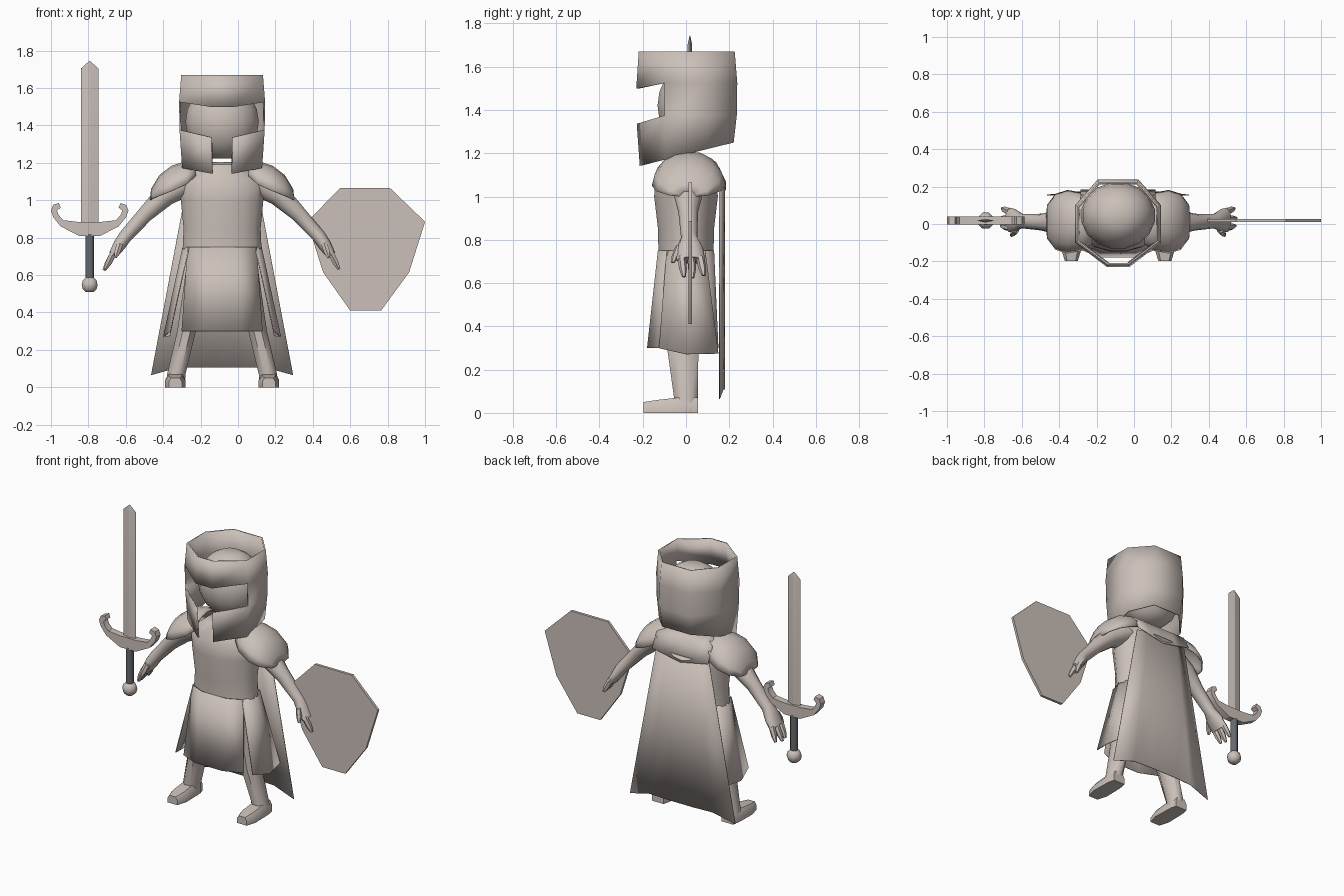
import bpy, math
from mathutils import Vector

if "Cube" in bpy.data.objects:
    bpy.data.objects.remove(bpy.data.objects["Cube"])

CX = -0.085  # figure's symmetry axis


def material(name, rgb):
    m = bpy.data.materials.new(name)
    m.diffuse_color = (*rgb, 1)
    m.use_nodes = True
    m.node_tree.nodes["Principled BSDF"].inputs["Base Color"].default_value = m.diffuse_color
    return m


STONE = material("warm grey", (0.60, 0.53, 0.49))
DARK = material("dark steel", (0.13, 0.14, 0.155))


def make(name, verts, faces, mat=STONE, thick=0, angle=50):
    me = bpy.data.meshes.new(name)
    me.from_pydata([tuple(v) for v in verts], [], faces)
    me.materials.append(mat)
    ob = bpy.data.objects.new(name, me)
    bpy.context.collection.objects.link(ob)
    bpy.ops.object.select_all(action='DESELECT')
    ob.select_set(True)
    bpy.context.view_layer.objects.active = ob
    bpy.ops.object.mode_set(mode='EDIT')
    bpy.ops.mesh.select_all(action='SELECT')
    bpy.ops.mesh.normals_make_consistent(inside=False)
    bpy.ops.object.mode_set(mode='OBJECT')
    if thick:
        s = ob.modifiers.new("thickness", 'SOLIDIFY')
        s.thickness = thick
    bpy.ops.object.shade_smooth_by_angle(angle=math.radians(angle))
    return ob


def loft(name, rings, closed=True, caps=True, skip=(), **kw):
    """Skin rows of points; skip holds (row, column) faces left open."""
    n = len(rings[0])
    verts = [p for r in rings for p in r]
    faces = []
    for i in range(len(rings) - 1):
        for j in range(n if closed else n - 1):
            if (i, j) not in skip:
                k = (j + 1) % n
                faces.append((i*n + j, i*n + k, (i+1)*n + k, (i+1)*n + j))
    if caps:
        faces += [tuple(range(n))[::-1], tuple(range(len(verts) - n, len(verts)))]
    return make(name, verts, faces, **kw)


def ellipse(c, rx, ry, n=12, tilt=0):
    """Ring around c, tilted about y so tubes can lean sideways."""
    out = []
    for i in range(n):
        a = 2 * math.pi * (i + 0.5) / n
        x = rx * math.cos(a)
        out.append((c[0] + x * math.cos(tilt), c[1] + ry * math.sin(a),
                    c[2] + x * math.sin(tilt)))
    return out


def plate(name, outline, y0, y1, mat=STONE):
    """Extrude an x-z outline from y0 to y1."""
    return loft(name, [[(x, y, z) for x, z in outline] for y in (y0, y1)],
                mat=mat, angle=25)


def ball(name, c, r, seg, rows, mat=STONE):
    rings = []
    for i in range(1, rows):
        a = math.pi * i / rows
        rings.append(ellipse((c[0], c[1], c[2] - r[2]*math.cos(a)),
                             r[0]*math.sin(a), r[1]*math.sin(a), seg))
    return loft(name, rings, mat=mat)


# helmet: open octagonal tube with a T-shaped visor opening
half = [(0.06, -0.23), (0.23, -0.1), (0.23, 0.1), (0.11, 0.237)]
octagon = half + [(-x, y) for x, y in reversed(half)]
levels = [(0.93, lambda y: 1.195 + 0.23*y),
          (0.99, lambda y: 1.375 + 0.3*min(0, y + 0.1)),
          (1.00, lambda y: 1.525 + 0.2*min(0, y + 0.1)),
          (0.95, lambda y: 1.67)]
loft("helmet", [[(CX + x*s, y*s, f(y)) for x, y in octagon] for s, f in levels],
     caps=False, skip={(0, 7), (1, 7), (1, 0), (1, 6)}, thick=0.01)
ball("head", (CX, 0.045, 1.42), (0.2, 0.18, 0.207), 16, 10)

# torso
loft("torso", [ellipse((CX, 0, z), rx, ry, 16) for z, rx, ry in
               ((0.74, 0.215, 0.13), (0.85, 0.21, 0.132), (1.0, 0.225, 0.15),
                (1.1, 0.235, 0.145), (1.19, 0.12, 0.08))])

# tunic skirt: front, back and flaring side panels with slits between
for name, s in (("front", -1), ("back", 1)):
    yb = 0.18 if s < 0 else 0.15
    loft("tunic_" + name,
         [[(CX - 0.185, s*0.085, 0.75), (CX - 0.09, s*0.13, 0.75),
           (CX + 0.09, s*0.13, 0.75), (CX + 0.185, s*0.085, 0.75)],
          [(CX - 0.217, s*0.13, 0.3), (CX - 0.1, s*yb, 0.3),
           (CX + 0.1, s*yb, 0.3), (CX + 0.217, s*0.13, 0.3)]],
         closed=False, caps=False, thick=0.006)

# cape hanging behind, slightly bowed
cape = []
for t in (0, 0.5, 1):
    w = 0.19 + 0.19*t
    cape.append([(CX + w*u, 0.182 - 0.025*abs(u)**2,
                  1.07 + t*((0.107 if abs(u) < 0.7 else 0.065) - 1.07))
                 for u in (-1, -0.6, -0.25, 0.25, 0.6, 1)])
loft("cape", cape, closed=False, caps=False, thick=0.005)

# mantle strip joining the shoulder guards at the back
us = (-0.2, -0.1, 0, 0.1, 0.2)
loft("mantle_back",
     [[(CX + u*0.8, 0.06, 1.205) for u in us], [(CX + u, 0.14, 1.16) for u in us],
      [(CX + u, 0.185, 1.03 + 0.2*abs(u)) for u in us]],
     closed=False, caps=False, thick=0.006)

for side, s in (("right", -1), ("left", 1)):
    def P(d, y, z):
        return (CX + s*d, y, z)

    # tunic side panel
    loft(side + "_tunic_side",
         [[P(0.18, -0.09, 0.75), P(0.212, 0, 0.75), P(0.18, 0.09, 0.75)],
          [P(0.28, -0.125, 0.3), P(0.315, 0.0, 0.272), P(0.285, 0.15, 0.275)]],
         closed=False, caps=False, thick=0.006)

    # domed shoulder guard: arched sections running outward
    rows = []
    for d, top, low, r in ((0.14, 1.205, 1.13, 0.12), (0.19, 1.21, 1.085, 0.155),
                           (0.27, 1.185, 1.05, 0.17), (0.335, 1.135, 1.025, 0.15),
                           (0.38, 1.06, 1.005, 0.09), (0.385, 1.015, 1.0, 0.03)):
        rows.append([P(d, 0.012 - r*math.cos(math.pi*k/8),
                       low + (top - low)*math.sin(math.pi*k/8)) for k in range(9)])
    loft(side + "_shoulder_guard", rows, closed=False, caps=False, thick=0.006)

    # arm running into a broad palm
    arm = ((0.18, 0.01, 1.09, 0.075, 0.09), (0.31, 0.01, 1.02, 0.062, 0.07),
           (0.41, 0.01, 0.925, 0.045, 0.045), (0.515, 0.015, 0.81, 0.038, 0.038),
           (0.55, 0.018, 0.76, 0.036, 0.062), (0.585, 0.022, 0.705, 0.025, 0.066))
    loft(side + "_arm",
         [ellipse(P(d, y, z), rx, ry, 10, tilt=s*math.radians(40))
          for d, y, z, rx, ry in arm])
    # fingers and thumb
    for i, (d0, y0, z0, d1, y1, z1) in enumerate((
            (0.545, -0.03, 0.77, 0.57, -0.06, 0.695),
            (0.58, -0.02, 0.72, 0.625, -0.01, 0.63),
            (0.58, 0.025, 0.72, 0.632, 0.03, 0.625),
            (0.58, 0.065, 0.72, 0.62, 0.082, 0.635))):
        loft(side + "_finger_%d" % i,
             [ellipse(P(d0 + (d1-d0)*t, y0 + (y1-y0)*t, z0 + (z1-z0)*t), r, r, 6,
                      tilt=s*math.radians(25))
              for t, r in ((0, 0.019), (0.6, 0.018), (1, 0.009))])

    # leg and boot
    loft(side + "_leg", [ellipse(P(d, y, z), rx, ry, 8) for d, y, z, rx, ry in
                         ((0.25, 0.0, 0.0, 0.055, 0.058), (0.245, 0.0, 0.07, 0.053, 0.06),
                          (0.19, -0.015, 0.3, 0.054, 0.078), (0.11, -0.01, 0.72, 0.075, 0.09))])
    loft(side + "_boot",
         [[P(0.25 - w, y, 0), P(0.25 + w, y, 0), P(0.25 + w, y, h*0.6),
           P(0.25 + w*0.65, y, h), P(0.25 - w*0.65, y, h), P(0.25 - w, y, h*0.6)]
          for y, w, h in ((0.055, 0.042, 0.07), (0.0, 0.052, 0.075),
                          (-0.13, 0.055, 0.06), (-0.197, 0.035, 0.05))], angle=40)

# sword: diamond blade, curled guard, grip and pommel
SX, SY = -0.793, 0.018
blade = [[(SX - w, SY, z), (SX, SY - t, z), (SX + w, SY, z), (SX, SY + t, z)]
         for z, w, t in ((0.87, 0.046, 0.01), (1.705, 0.046, 0.01), (1.745, 0.002, 0.001))]
loft("sword_blade", blade, angle=15)
hook = [(0.057, 0.81), (0.155, 0.86), (0.195, 0.91), (0.207, 0.945), (0.195, 0.975),
        (0.165, 0.985), (0.155, 0.96), (0.175, 0.945), (0.165, 0.92), (0.14, 0.893),
        (0.06, 0.884)]
plate("sword_guard", [(SX + d, z) for d, z in hook] +
      [(SX - d, z) for d, z in reversed(hook)], SY - 0.022, SY + 0.022)
loft("sword_grip", [ellipse((SX, SY, z), 0.024, 0.024, 8) for z in (0.56, 0.82)], mat=DARK)
ball("sword_pommel", (SX, SY, 0.548), (0.046, 0.046, 0.046), 8, 6)

# shield: flat eight-sided board
plate("shield", [(0.545, 1.065), (0.813, 1.065), (1.0, 0.885), (0.915, 0.615),
                 (0.765, 0.41), (0.6, 0.41), (0.455, 0.615), (0.37, 0.885)], 0.011, 0.028)
